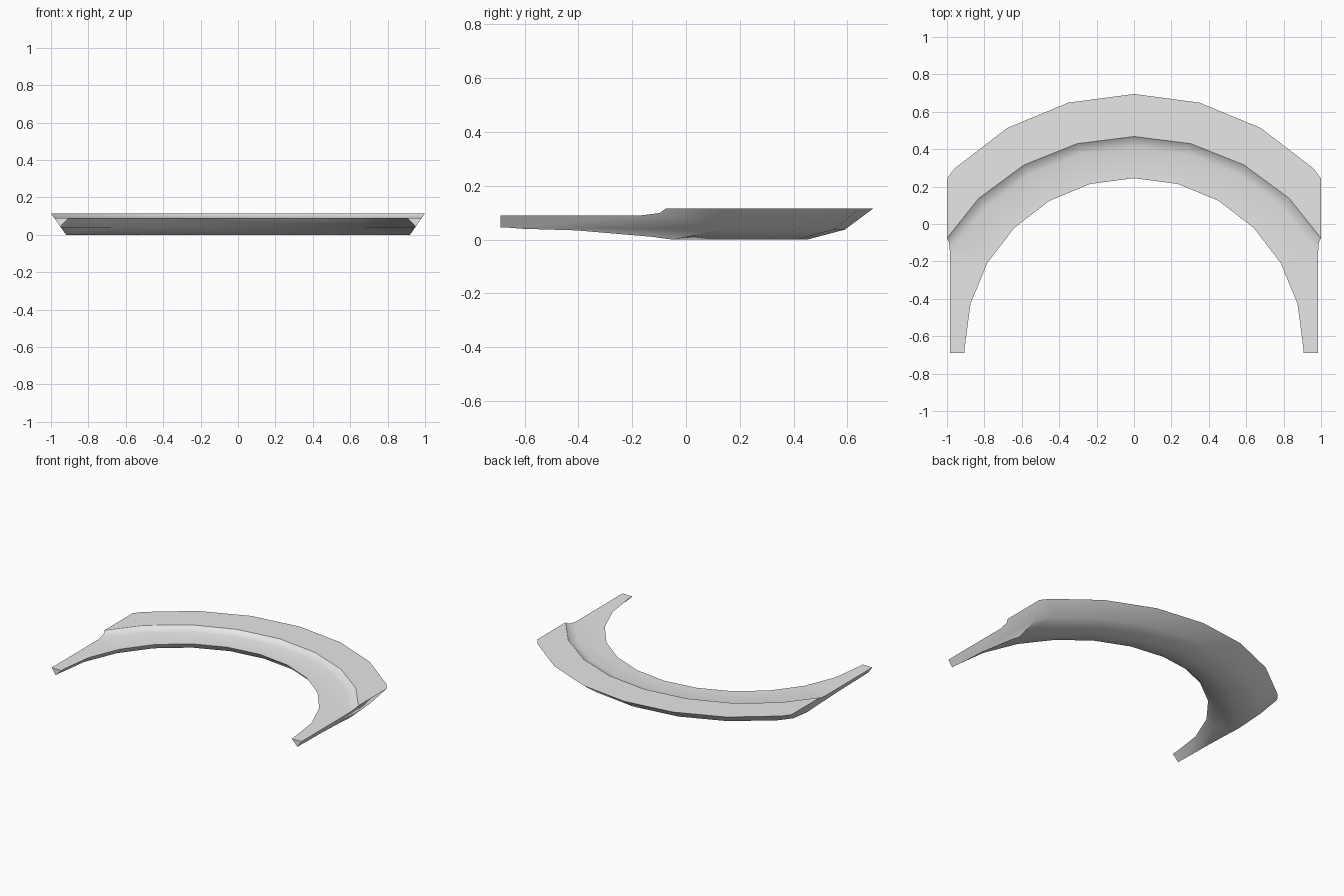
import bpy, bmesh
from math import sin, cos, radians

cube = bpy.data.objects.get("Cube")
if cube:
    bpy.data.objects.remove(cube, do_unlink=True)

grey = bpy.data.materials.new("plain_grey")
grey.use_nodes = True
grey.diffuse_color = (0.8, 0.8, 0.8, 1)
grey.node_tree.nodes["Principled BSDF"].inputs["Base Color"].default_value = (0.8, 0.8, 0.8, 1)

CENTRE_Y, FRONT_Y = -0.66, -0.69

# Cross-section: radius, height, sideways stretch
PROFILE = [
    (0.905, 0.09, 1.0),    # inner lip
    (1.07, 0.09, 1.04),    # foot of the step
    (1.108, 0.10, 1.04),
    (1.128, 0.115, 1.04),  # top of the step
    (1.355, 0.115, 1.0),   # outer rim
    (1.25, 0.037, 1.0),    # outer slope
    (1.11, 0.0, 1.0),      # lowest ring
    (0.955, 0.04, 1.0),    # inner slope
]

# Sweep the section round a half circle, with straight ends
stations = [(-90, -0.1)] + [(a, 0) for a in range(-90, 91, 15)] + [(90, -0.1)]
bm = bmesh.new()
rings = []
for angle, shift in stations:
    a = radians(angle)
    rings.append([bm.verts.new((r * sx * sin(a), CENTRE_Y + r * cos(a) + shift, z))
                  for r, z, sx in PROFILE])
n = len(PROFILE)
for p, q in zip(rings, rings[1:]):
    for i in range(n):
        j = (i + 1) % n
        bm.faces.new((p[i], p[j], q[j], q[i]))


def trim(point, normal):
    """Cut away everything beyond a plane and close the cut."""
    geom = bm.verts[:] + bm.edges[:] + bm.faces[:]
    bmesh.ops.bisect_plane(bm, geom=geom, dist=1e-5, plane_co=point,
                           plane_no=normal, clear_outer=True)
    open_edges = [e for e in bm.edges if e.is_boundary]
    bmesh.ops.holes_fill(bm, edges=open_edges, sides=0)


# Flat tips, then the two leaning side walls
trim((0, FRONT_Y, 0), (0, -1, 0))
for side in (-1, 1):
    trim((side, 0, 0.115), (side, 0, -0.7))

bmesh.ops.recalc_face_normals(bm, faces=bm.faces[:])
mesh = bpy.data.meshes.new("curved_lip")
bm.to_mesh(mesh)
bm.free()
lip = bpy.data.objects.new("curved_lip", mesh)
mesh.materials.append(grey)
bpy.context.collection.objects.link(lip)

# Smooth shading with sharp rims
bpy.ops.object.select_all(action="DESELECT")
lip.select_set(True)
bpy.context.view_layer.objects.active = lip
bpy.ops.object.shade_smooth_by_angle(angle=radians(33))
